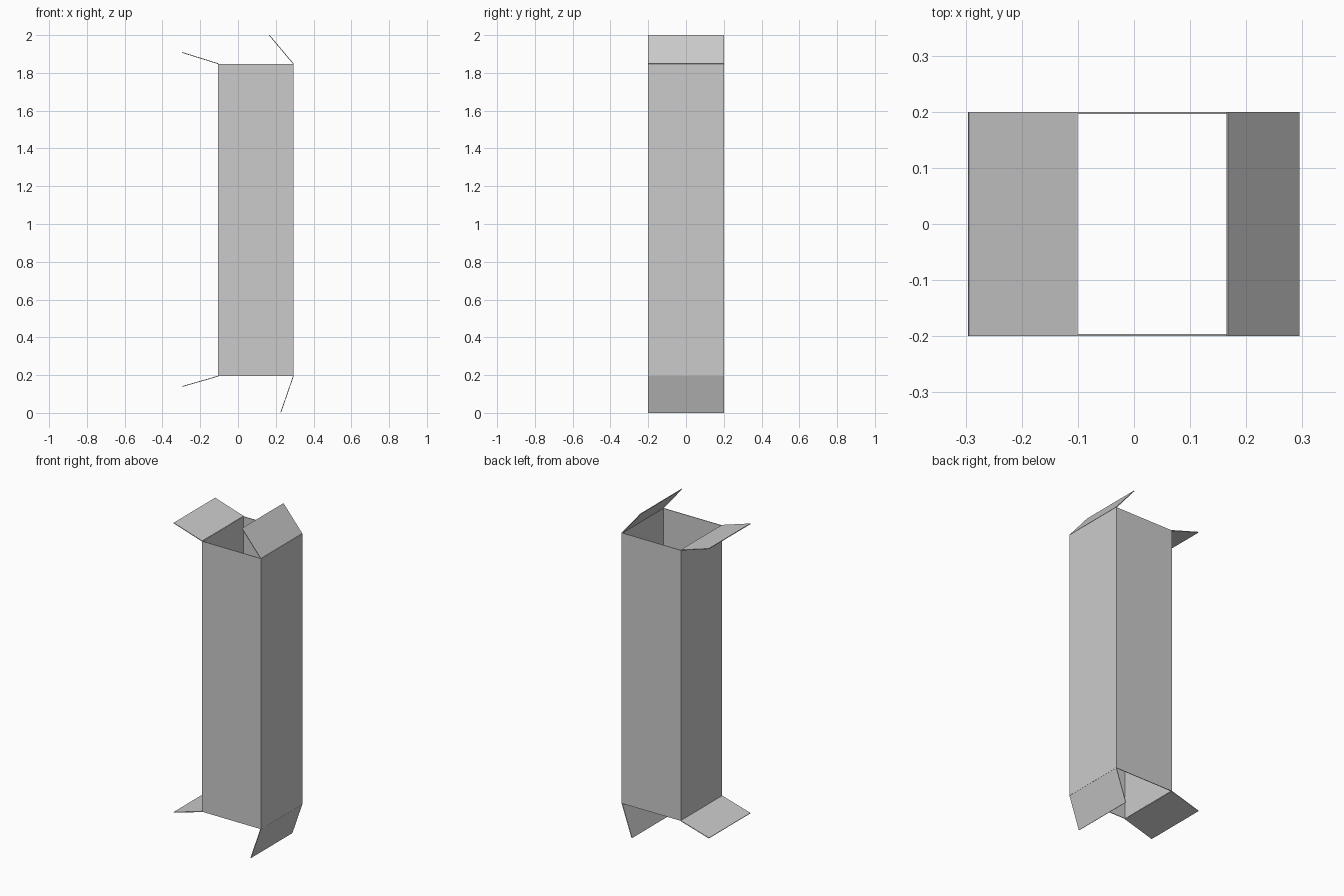
import bpy
import bmesh
from mathutils import Vector

cube = bpy.data.objects.get("Cube")
if cube:
    bpy.data.objects.remove(cube, do_unlink=True)

WALL = 0.004
HALF_DEPTH = 0.2
LEFT_X, RIGHT_X = -0.105, 0.295
BOTTOM_Z, TOP_Z = 0.195, 1.848

card = bpy.data.materials.new("grey card")
card.use_nodes = True
grey = (0.6, 0.6, 0.6, 1)
card.diffuse_color = grey
shader = next(n for n in card.node_tree.nodes if n.type == "BSDF_PRINCIPLED")
shader.inputs["Base Color"].default_value = grey
shader.inputs["Roughness"].default_value = 0.8


def add_sheet(name, bm, offset):
    """Turn flat card into an object with thickness."""
    bmesh.ops.recalc_face_normals(bm, faces=bm.faces)
    mesh = bpy.data.meshes.new(name)
    bm.to_mesh(mesh)
    bm.free()
    mesh.materials.append(card)
    obj = bpy.data.objects.new(name, mesh)
    bpy.context.collection.objects.link(obj)
    solid = obj.modifiers.new("Card thickness", "SOLIDIFY")
    solid.thickness = WALL
    solid.offset = offset
    solid.use_even_offset = True
    return obj


def add_flap(name, hinge, tip):
    """Full-depth flap running from a hinge to its free edge, both (x, z)."""
    bm = bmesh.new()
    corners = [(*hinge, -1), (*tip, -1), (*tip, 1), (*hinge, 1)]
    bm.faces.new([bm.verts.new((x, side * HALF_DEPTH, z)) for x, z, side in corners])
    return add_sheet(name, bm, 0)


# Open-ended carton sleeve: a box without its end faces
bm = bmesh.new()
bmesh.ops.create_cube(bm, size=1)
ends = [f for f in bm.faces if abs(f.normal.z) > 0.5]
bmesh.ops.delete(bm, geom=ends, context="FACES_ONLY")
bmesh.ops.scale(bm, verts=bm.verts,
                vec=(RIGHT_X - LEFT_X, 2 * HALF_DEPTH, TOP_Z - BOTTOM_Z))
centre = Vector((LEFT_X + RIGHT_X, 0, BOTTOM_Z + TOP_Z)) / 2
bmesh.ops.translate(bm, verts=bm.verts, vec=centre)
add_sheet("carton_sleeve", bm, -1)

# End flaps, hinged along the two side walls
inset = WALL / 2
add_flap("top_right_flap", (LEFT_X + inset, TOP_Z), (-0.295, 1.908))
add_flap("top_left_flap", (RIGHT_X - inset, TOP_Z), (0.166, 1.999))
add_flap("bottom_right_flap", (LEFT_X + inset, BOTTOM_Z), (-0.295, 0.14))
add_flap("bottom_left_flap", (RIGHT_X - inset, BOTTOM_Z), (0.226, 0.001))
